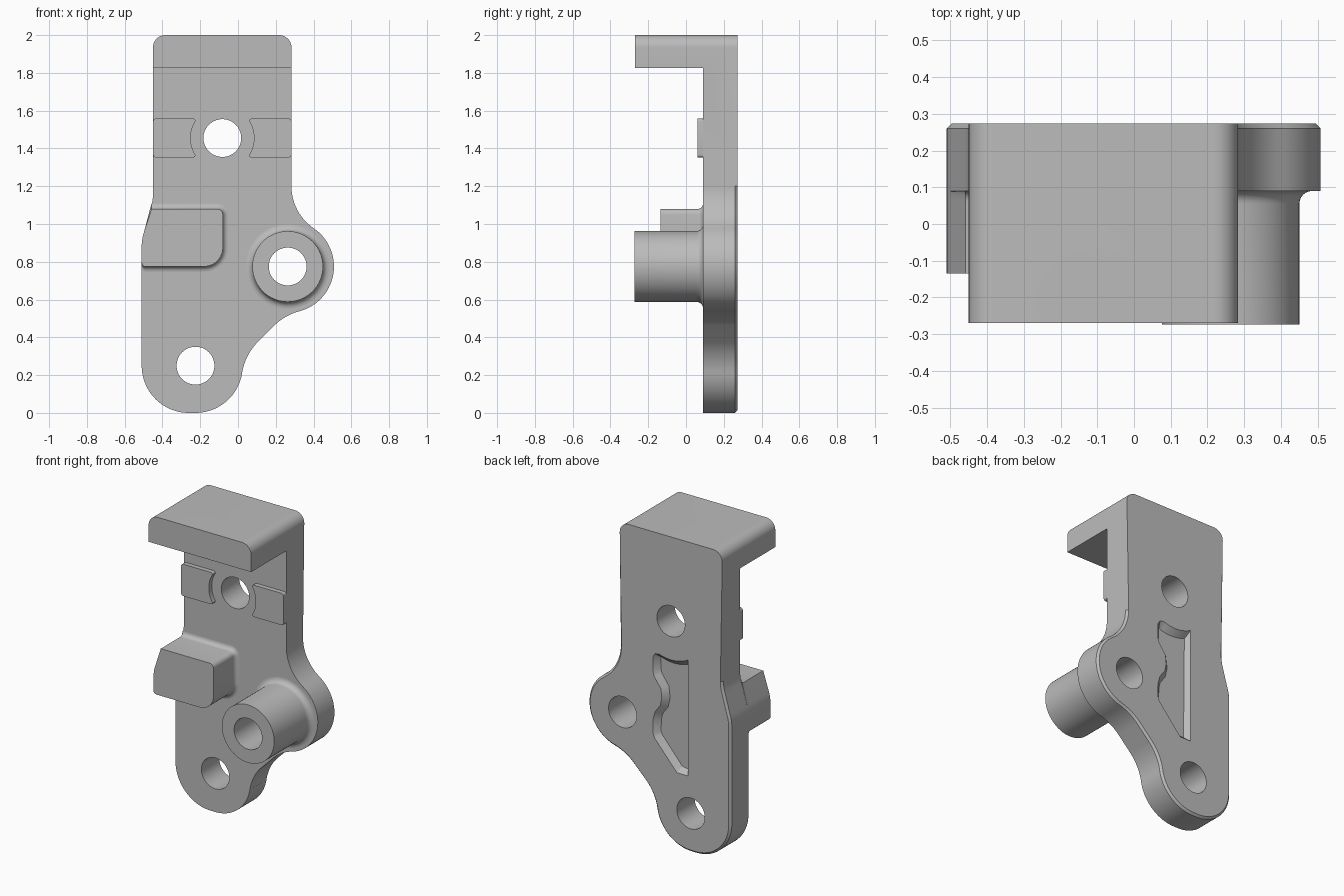
import bpy, bmesh
from math import sin, cos, pi, radians

if "Cube" in bpy.data.objects:
    bpy.data.objects.remove(bpy.data.objects["Cube"], do_unlink=True)

grey = bpy.data.materials.new("plain grey")
grey.use_nodes = True
grey.diffuse_color = (0.5, 0.5, 0.5, 1)
grey.node_tree.nodes["Principled BSDF"].inputs["Base Color"].default_value = (0.5, 0.5, 0.5, 1)

FRONT, FACE, BACK = -0.273, 0.09, 0.273
BOSS = (0.263, 0.775)
FOOT = (-0.225, 0.25)
MID = (-0.083, 1.455)


def arc(cx, cz, r, a0, a1, n=12):
    """Points on an arc in the x-z plane, angles in degrees."""
    angles = [radians(a0 + (a1 - a0) * i / n) for i in range(n + 1)]
    return [(cx + r * cos(a), cz + r * sin(a)) for a in angles]


def circle(c, r, n=64):
    return arc(*c, r, 0, 360 - 360 / n, n - 1)


def loft(layers):
    """Solid through x-z outlines placed at successive y values."""
    bm = bmesh.new()
    rings = [[bm.verts.new((x, y, z)) for x, z in pts] for y, pts in layers]
    for a, b in zip(rings, rings[1:]):
        for i in range(len(a)):
            bm.faces.new((a[i - 1], a[i], b[i], b[i - 1]))
    bm.faces.new(rings[0])
    bm.faces.new(rings[-1])
    bmesh.ops.recalc_face_normals(bm, faces=bm.faces[:])
    return bm


def finish(bm, name):
    mesh = bpy.data.meshes.new(name)
    bm.to_mesh(mesh)
    bm.free()
    mesh.materials.append(grey)
    ob = bpy.data.objects.new(name, mesh)
    bpy.context.collection.objects.link(ob)
    return ob


def activate(ob):
    bpy.ops.object.select_all(action='DESELECT')
    ob.select_set(True)
    bpy.context.view_layer.objects.active = ob


def cut(ob, bm):
    """Subtract a solid and discard the cutter."""
    cutter = finish(bm, "cutter")
    cutter.hide_render = True
    mod = ob.modifiers.new("cut", 'BOOLEAN')
    mod.operation, mod.solver, mod.object = 'DIFFERENCE', 'EXACT', cutter
    activate(ob)
    bpy.ops.object.modifier_apply(modifier=mod.name)
    bpy.data.objects.remove(cutter, do_unlink=True)


def smooth(ob):
    activate(ob)
    bpy.ops.object.shade_smooth_by_angle(angle=radians(25))


def fillet(shape, front, r, n=6):
    """Layers of shape(offset), flaring by r where they meet the plate."""
    layers = [(front, shape(0))]
    for i in range(n + 1):
        t = pi / 2 * i / n
        layers.append((FACE - r + r * sin(t), shape(r * (1 - cos(t)))))
    return layers


# Bracket body: full-depth outline, front cut away beneath the top flange
left_edge = arc(-0.7, 1.16, 0.25, 0, -18, 6) + arc(-0.26, 0.88, 0.25, 162, 180, 6)
outline = (arc(-0.26, 0.25, 0.25, 180, 270, 20) + arc(*FOOT, 0.25, 270, 351, 20)
           + arc(0.318, 0.164, 0.3, 171, 135)
           + arc(0.402, 0.248, 0.3, 135, 104.8)
           + arc(*BOSS, 0.245, -75.2, 55.8, 28)[1:]
           + arc(0.552, 1.2, 0.269, 235.8, 180, 14)[1:]
           + arc(0.218, 1.935, 0.065, 0, 90, 10)
           + arc(-0.385, 1.935, 0.065, 90, 180, 10) + left_edge)
bm = loft([(FRONT + 0.003, outline), (BACK, outline)])
# Chamfer along the lower back rim
rim = [e for e in bm.edges if all(v.co.y > 0.2 and v.co.z < 1.21 for v in e.verts)]
bmesh.ops.bevel(bm, geom=rim, offset=0.013, segments=1, affect='EDGES')
body = finish(bm, "bracket_body")
box = [(-1, -1), (1, -1), (1, 1.825), (-1, 1.825)]
cut(body, loft([(-1, box), (FACE, box)]))
for c in (BOSS, FOOT, MID):
    cut(body, loft([(-0.05, circle(c, 0.1)), (1, circle(c, 0.1))]))

# Half-round stepped notch in the flange
for radius, low, high in ((0.093, 1.7, 2.1), (0.185, 1.93, 2.2)):
    bm = loft([(low, circle((0, 0), radius)), (high, circle((0, 0), radius))])
    for v in bm.verts:
        x, y, z = v.co
        v.co = (x + MID[0], z + FRONT + 0.003, y)
    bmesh.ops.recalc_face_normals(bm, faces=bm.faces[:])
    cut(body, bm)

# Sloped-wall pocket in the back
pocket = [(-0.204, 0.487), (-0.126, 0.487), (0.035, 0.67), (0.046, 0.7), (0.044, 0.79),
          (0.03, 0.84), (-0.007, 0.89), (-0.018, 0.94), (-0.012, 1.0), (0.036, 1.065),
          (0.046, 1.1), (0.046, 1.19), (0.03, 1.215)] + arc(*MID, 0.25, -70, -119, 8)
bm = loft([(BACK, pocket), (0.4, pocket)])
floor = [f for f in bm.faces if f.normal.y < -0.9]
bmesh.ops.inset_individual(bm, faces=floor, thickness=0.035, depth=0.035)
cut(body, bm)
smooth(body)

# Tubular boss with a filleted root
boss = finish(loft(fillet(lambda o: circle(BOSS, 0.187 + o), FRONT, 0.035)), "tube_boss")
cut(boss, loft([(-1, circle(BOSS, 0.1)), (1, circle(BOSS, 0.1))]))
smooth(boss)


# Side block whose outer face follows the body outline
def block_outline(o):
    top, right, low = 1.08 + o, -0.08 + o, 0.775 - o
    return ([p for p in left_edge if p[1] < 1.07] + arc(-0.49, low + 0.02, 0.02, 180, 270, 5)
            + arc(right - 0.1 - o, low + 0.1 + o, 0.1 + o, 270, 360)
            + arc(right - 0.03 - o, top - 0.03 - o, 0.03 + o, 0, 90, 6)
            + [(-0.458, top)])


smooth(finish(loft(fillet(block_outline, -0.135, 0.028)), "side_block"))

# Pair of thin pads curved around the middle hole
for name, s in (("left_pad", 1), ("right_pad", -1)):
    pts = (arc(0, 0, 0.168, 33, -33) + [(0.145, -0.099), (0.152, -0.103)]
           + arc(0.351, -0.088, 0.015, 270, 360, 5) + arc(0.351, 0.088, 0.015, 0, 90, 5)
           + [(0.152, 0.103), (0.145, 0.099)])
    pts = [(MID[0] + s * x, MID[1] + z) for x, z in pts]
    smooth(finish(loft([(0.06, pts), (FACE, pts)]), name))
